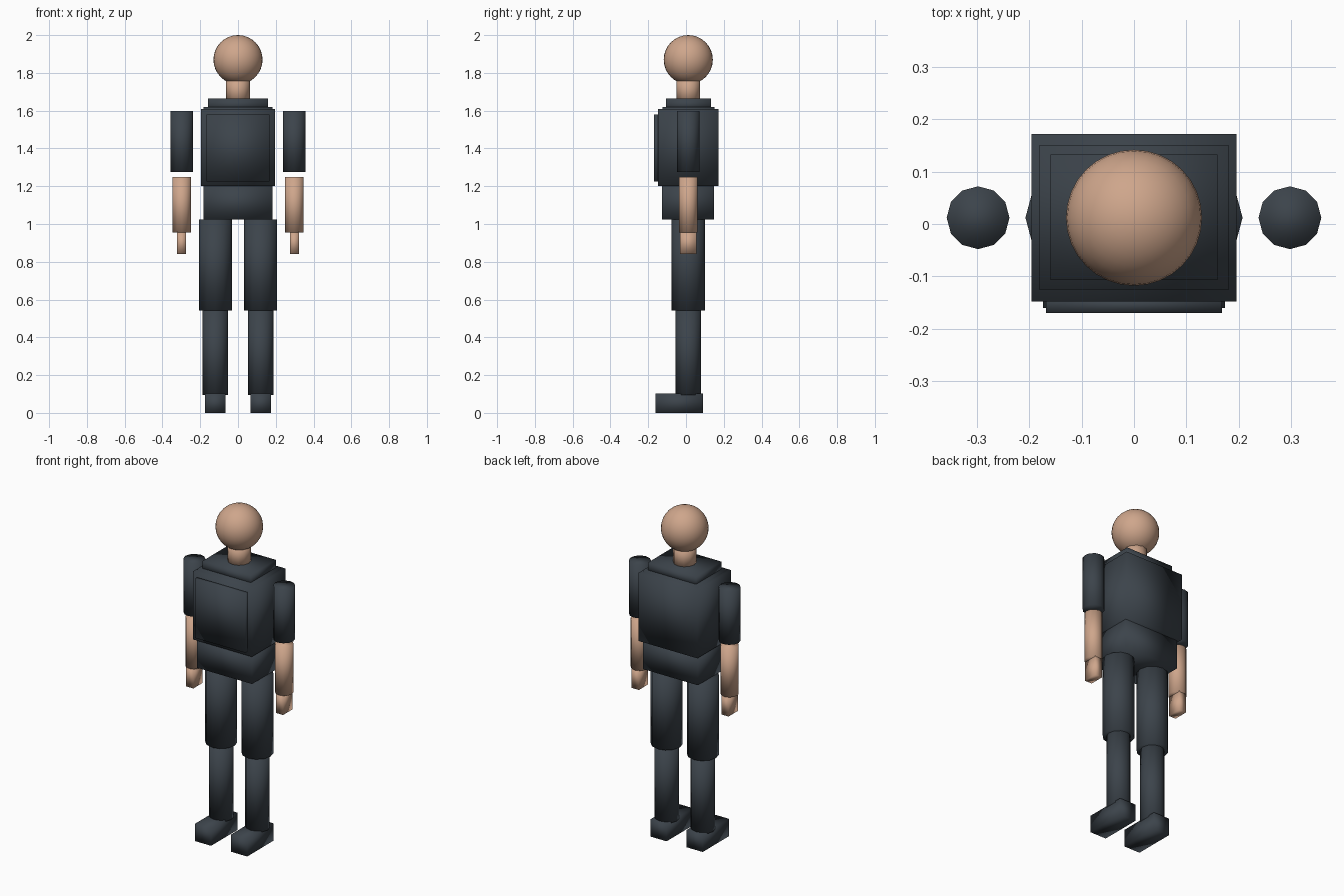
import bpy

cube = bpy.data.objects.get("Cube")
if cube:
    bpy.data.objects.remove(cube, do_unlink=True)

MID_Y = 0.012  # body axis


def material(name, rgb):
    mat = bpy.data.materials.new(name)
    mat.use_nodes = True
    mat.diffuse_color = (*rgb, 1)
    mat.node_tree.nodes["Principled BSDF"].inputs["Base Color"].default_value = (*rgb, 1)
    return mat


CLOTH = material("dark slate cloth", (0.045, 0.057, 0.07))
SKIN = material("tan skin", (0.62, 0.38, 0.26))


def finish(name, mat):
    obj = bpy.context.object
    obj.name = name
    obj.data.materials.append(mat)
    bpy.ops.object.transform_apply(location=False, rotation=False, scale=True)
    bpy.ops.object.shade_smooth()
    return obj


def box(name, mat, x, half_x, y0, y1, z0, z1):
    bpy.ops.mesh.primitive_cube_add(size=1, location=(x, (y0 + y1) / 2, (z0 + z1) / 2))
    bpy.context.object.scale = (half_x * 2, y1 - y0, z1 - z0)
    return finish(name, mat)


def tube(name, mat, x, radius, z0, z1):
    bpy.ops.mesh.primitive_cylinder_add(vertices=12, radius=radius, depth=z1 - z0,
                                        location=(x, MID_Y, (z0 + z1) / 2))
    return finish(name, mat)


# Head and neck
bpy.ops.mesh.primitive_uv_sphere_add(segments=32, ring_count=16, radius=0.13,
                                     location=(0, MID_Y, 1.87))
finish("head", SKIN)
tube("neck", SKIN, 0, 0.063, 1.64, 1.78)

# Torso layers
box("collar", CLOTH, 0, 0.16, -0.107, 0.133, 1.6, 1.665)
box("inner_chest", CLOTH, 0, 0.182, -0.125, 0.15, 1.21, 1.62)
box("vest", CLOTH, 0, 0.196, -0.148, 0.172, 1.2, 1.608)
box("chest_panel", CLOTH, 0, 0.168, -0.17, -0.14, 1.225, 1.58)
box("hips", CLOTH, 0, 0.182, -0.127, 0.147, 1.025, 1.21)

# Arms and legs
for side, s in (("left", 1), ("right", -1)):
    arm_x, leg_x = s * 0.298, s * 0.12
    tube(side + "_upper_arm", CLOTH, arm_x, 0.06, 1.275, 1.597)
    tube(side + "_forearm", SKIN, arm_x, 0.05, 0.955, 1.25)
    box(side + "_hand", SKIN, arm_x, 0.024, -0.032, 0.056, 0.84, 0.96)
    tube(side + "_thigh", CLOTH, leg_x, 0.0875, 0.543, 1.025)
    tube(side + "_shin", CLOTH, leg_x, 0.067, 0.095, 0.545)
    box(side + "_shoe", CLOTH, leg_x, 0.054, -0.161, 0.09, 0, 0.103)
